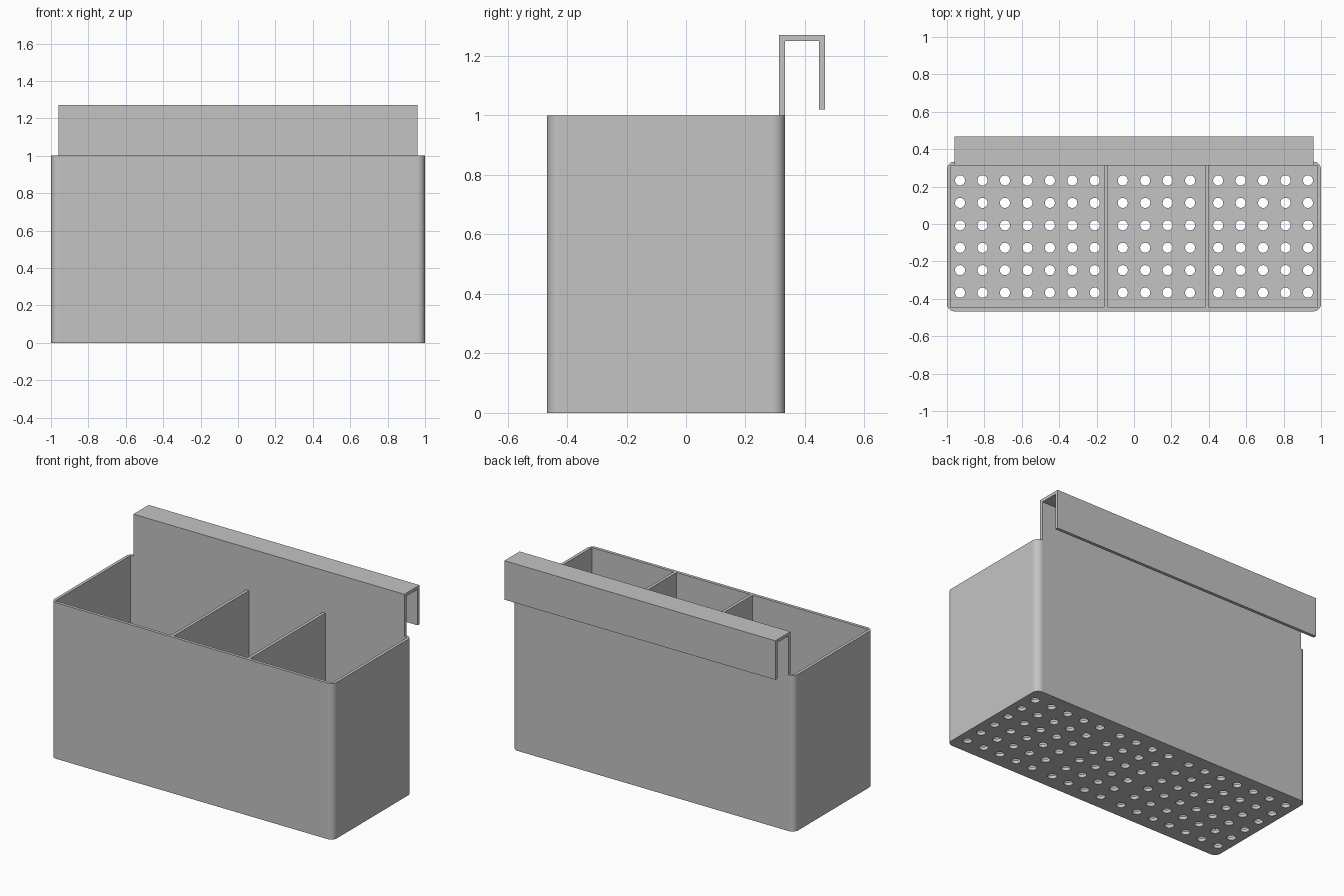
import bpy, bmesh
from mathutils import Matrix, Vector

cube = bpy.data.objects.get("Cube")
if cube:
    bpy.data.objects.remove(cube, do_unlink=True)

WALL = 0.02
FRONT, BACK, HOOK_BACK = -0.467, 0.333, 0.467
HEIGHT, HOOK_TOP = 1.0, 1.27
PITCH, HOLE_R = 0.12, 0.027
# Each compartment: left side, right side, number of hole columns
CELLS = [(-0.98, -0.16, 7), (-0.14, 0.38, 4), (0.40, 0.98, 5)]
MID_Y = (FRONT + BACK) / 2

grey = bpy.data.materials.new("plain grey")
grey.use_nodes = True
colour = (0.55, 0.55, 0.55, 1)
grey.diffuse_color = colour
grey.node_tree.nodes["Principled BSDF"].inputs["Base Color"].default_value = colour


def add_box(bm, low, high):
    low, high = Vector(low), Vector(high)
    matrix = Matrix.Translation((low + high) / 2) @ Matrix.Diagonal((*(high - low), 1))
    bmesh.ops.create_cube(bm, size=1, matrix=matrix)


def make_object(name, bm):
    bmesh.ops.recalc_face_normals(bm, faces=bm.faces)
    mesh = bpy.data.meshes.new(name)
    bm.to_mesh(mesh)
    bm.free()
    mesh.materials.append(grey)
    obj = bpy.data.objects.new(name, mesh)
    bpy.context.collection.objects.link(obj)
    return obj


def combine(target, other, operation):
    """Apply one boolean and remove the helper object."""
    mod = target.modifiers.new(operation.lower(), "BOOLEAN")
    mod.operation, mod.solver, mod.object = operation, "EXACT", other
    bpy.context.view_layer.update()
    graph = bpy.context.evaluated_depsgraph_get()
    mesh = bpy.data.meshes.new_from_object(target.evaluated_get(graph))
    target.modifiers.clear()
    target.data = mesh
    bpy.data.objects.remove(other, do_unlink=True)


# Outer body with rounded upright corners
bm = bmesh.new()
add_box(bm, (-1, FRONT, 0), (1, BACK, HEIGHT))
upright = [e for e in bm.edges if abs(e.verts[0].co.z - e.verts[1].co.z) > 0.5]
bmesh.ops.bevel(bm, geom=upright, offset=0.04, segments=8, profile=0.5, affect="EDGES")
caddy = make_object("hanging_caddy", bm)

# Compartments, leaving the outer walls, two dividers and the floor
bm = bmesh.new()
for left, right, _ in CELLS:
    add_box(bm, (left, FRONT + WALL, WALL), (right, BACK - WALL, HEIGHT + 0.1))
combine(caddy, make_object("compartment_cutter", bm), "DIFFERENCE")

# Drain holes
bm = bmesh.new()
for left, right, columns in CELLS:
    for i in range(columns):
        for j in range(6):
            x = (left + right) / 2 + (i - (columns - 1) / 2) * PITCH
            y = MID_Y + (j - 2.5) * PITCH
            bmesh.ops.create_cone(bm, cap_ends=True, segments=24, radius1=HOLE_R,
                                  radius2=HOLE_R, depth=0.2,
                                  matrix=Matrix.Translation((x, y, 0)))
combine(caddy, make_object("hole_cutter", bm), "DIFFERENCE")

# Hanging rail: a hooked profile drawn out along the back wall
profile = [(BACK - WALL, HEIGHT), (BACK - WALL, HOOK_TOP), (HOOK_BACK, HOOK_TOP),
           (HOOK_BACK, 1.02), (HOOK_BACK - WALL, 1.02),
           (HOOK_BACK - WALL, HOOK_TOP - WALL), (BACK, HOOK_TOP - WALL), (BACK, HEIGHT)]
bm = bmesh.new()
face = bm.faces.new([bm.verts.new((-0.96, y, z)) for y, z in profile])
swept = bmesh.ops.extrude_face_region(bm, geom=[face])["geom"]
bmesh.ops.translate(bm, vec=(1.92, 0, 0),
                    verts=[v for v in swept if isinstance(v, bmesh.types.BMVert)])
# The extruded region drops its start cap, so close any open end
bmesh.ops.holes_fill(bm, edges=[e for e in bm.edges if e.is_boundary], sides=0)
combine(caddy, make_object("hanging_rail", bm), "UNION")

# Smooth only the rounded corners and hole walls
for poly in caddy.data.polygons:
    poly.use_smooth = max(abs(c) for c in poly.normal) < 0.9995
